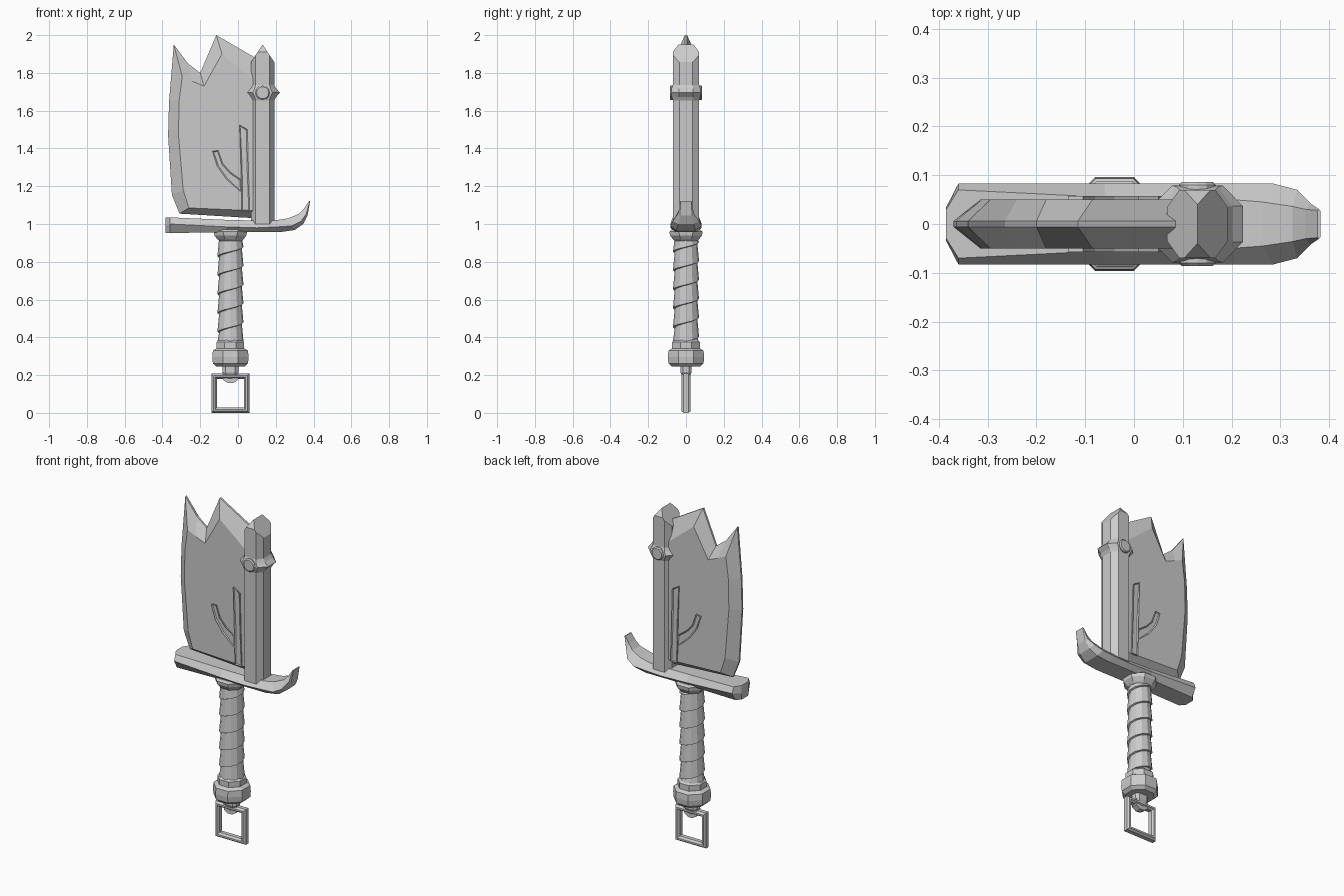
import bpy, bmesh, math
from mathutils import Vector

if "Cube" in bpy.data.objects:
    bpy.data.objects.remove(bpy.data.objects["Cube"])

steel = bpy.data.materials.new("grey_steel")
steel.diffuse_color = (0.6, 0.6, 0.6, 1)
steel.use_nodes = True
steel.node_tree.nodes["Principled BSDF"].inputs["Base Color"].default_value = steel.diffuse_color


def finish(name, bm):
    bmesh.ops.recalc_face_normals(bm, faces=bm.faces)
    me = bpy.data.meshes.new(name)
    bm.to_mesh(me)
    bm.free()
    me.materials.append(steel)
    ob = bpy.data.objects.new(name, me)
    bpy.context.collection.objects.link(ob)
    return ob


def loft(name, rings, cap=True, closed=False):
    """Skin a list of equal-length point rings."""
    bm = bmesh.new()
    vr = [[bm.verts.new(p) for p in r] for r in rings]
    pairs = list(zip(vr, vr[1:])) + ([(vr[-1], vr[0])] if closed else [])
    for a, b in pairs:
        n = len(a)
        for i in range(n):
            bm.faces.new((a[i], a[(i + 1) % n], b[(i + 1) % n], b[i]))
    if cap and not closed:
        bm.faces.new(vr[0])
        bm.faces.new(vr[-1])
    return finish(name, bm)


def lathe(name, cx, profile, n=8):
    """Faceted turned part around a vertical axis; profile of (radius, z)."""
    k = 1 / math.cos(math.pi / n)
    ang = [math.tau * (i + .5) / n for i in range(n)]
    return loft(name, [[(cx + r * k * math.cos(a), r * k * math.sin(a), z) for a in ang]
                       for r, z in profile])


def octagon(cx, hx, hy, fx, fy, z):
    """Chamfered rectangle, flats of half-length fx and fy."""
    q = [(hx, -fy), (hx, fy), (fx, hy), (-fx, hy), (-hx, fy), (-hx, -fy), (-fx, -hy), (fx, -hy)]
    return [(cx + x, y, z) for x, y in q]


# Blade: thin cutting outline and a thick inner panel, bevelled between
outer = [(.10, 1.03), (-.31, 1.055), (-.35, 1.155), (-.37, 1.47), (-.365, 1.65),
         (-.34, 1.95), (-.265, 1.85), (-.20, 1.80), (-.115, 2.0), (.10, 1.875)]
inner = [(.10, 1.07), (-.26, 1.085), (-.29, 1.18), (-.315, 1.47), (-.312, 1.65),
         (-.295, 1.78), (-.24, 1.755), (-.18, 1.73), (-.085, 1.90), (.10, 1.75)]
loft("blade", [[(x, y, z) for x, z in loop] for loop, y in
               ((inner, -.05), (outer, -.006), (outer, .006), (inner, .05))])

# Raised branches on both blade faces, with a sunken centre strip
trunk = [(.02, 1.07), (.062, 1.07), (.055, 1.3), (.05, 1.50), (.008, 1.525), (.015, 1.3)]
branch = [(.016, 1.17), (.016, 1.235), (-.04, 1.275), (-.08, 1.32), (-.105, 1.39),
          (-.135, 1.385), (-.11, 1.305), (-.06, 1.235)]
for label, shape in (("trunk", trunk), ("branch", branch)):
    for side, s in (("front", -1), ("back", 1)):
        bm = bmesh.new()
        face = bm.faces.new([bm.verts.new((x, s * .04, z)) for x, z in shape])
        ext = bmesh.ops.extrude_face_region(bm, geom=[face])["geom"]
        bmesh.ops.translate(bm, vec=(0, s * .017, 0),
                            verts=[v for v in ext if isinstance(v, bmesh.types.BMVert)])
        top = [f for f in ext if isinstance(f, bmesh.types.BMFace)]
        bmesh.ops.recalc_face_normals(bm, faces=bm.faces)
        bmesh.ops.inset_region(bm, faces=top, thickness=.007, depth=0)
        bmesh.ops.translate(bm, vec=(0, -s * .005, 0), verts=top[0].verts)
        finish(f"{label}_{side}", bm)

# Spine: octagonal bar with a roofed top
CX = .13
spine = loft("spine", [octagon(CX, .062, .07, .037, .035, z) for z in (1.0, 2.1)])
bm = bmesh.new()
bm.from_mesh(spine.data)
for co, no in (((CX, 0, 1.95), (1.5, 0, 1)), ((CX, 0, 1.95), (-1.5, 0, 1)),
               ((CX, .04, 1.95), (0, 1.35, 1)), ((CX, -.04, 1.95), (0, -1.35, 1))):
    bmesh.ops.bisect_plane(bm, geom=bm.verts[:] + bm.edges[:] + bm.faces[:], dist=1e-5,
                           plane_co=co, plane_no=Vector(no).normalized(), clear_outer=True)
    bmesh.ops.holes_fill(bm, edges=[e for e in bm.edges if e.is_boundary], sides=0)
bmesh.ops.recalc_face_normals(bm, faces=bm.faces)
bm.to_mesh(spine.data)
bm.free()

# Band around the spine, ridged at mid height, with a round stud on each face
loft("spine_band", [octagon(CX, .062, .07, .037, .035, 1.655),
                    octagon(CX, .072, .076, .042, .037, 1.673),
                    octagon(CX, .093, .079, .052, .037, 1.695),
                    octagon(CX, .072, .076, .042, .037, 1.717),
                    octagon(CX, .062, .07, .037, .035, 1.735)])
loft("band_studs", [[(CX + r * math.cos(math.tau * i / 12), y, 1.695 + r * math.sin(math.tau * i / 12))
                     for i in range(12)]
                    for r, y in ((.032, -.086), (.038, -.08), (.038, .08), (.032, .086))])

# Guard: hexagonal sections swept along x into a hook
# x and z of bottom, middle, top edge; half widths of the same
guard = [((-.385, .952), (-.385, .99), (-.385, 1.035), .03, .035, .03),
         ((-.36, .952), (-.36, 1.0), (-.36, 1.035), .055, .083, .07),
         ((-.06, .957), (-.06, .985), (-.06, 1.022), .055, .083, .055),
         ((.10, .957), (.10, .98), (.10, 1.018), .055, .083, .05),
         ((.22, .957), (.21, .985), (.20, 1.02), .055, .083, .05),
         ((.30, .968), (.285, .99), (.265, 1.03), .05, .083, .045),
         ((.345, 1.0), (.335, 1.015), (.325, 1.055), .04, .07, .036),
         ((.368, 1.045), (.362, 1.055), (.352, 1.085), .032, .042, .03),
         ((.382, 1.122), (.38, 1.122), (.376, 1.122), .028, .03, .028)]
loft("guard", [[(b[0], -wb, b[1]), (m[0], -wm, m[1]), (t[0], -wt, t[1]),
                (t[0], wt, t[1]), (m[0], wm, m[1]), (b[0], wb, b[1])]
               for b, m, t, wb, wm, wt in guard])

# Collar, grip core, pommel
GX = -.04
lathe("collar", GX, [(.06, .91), (.07, .92), (.085, .94), (.088, .96), (.075, .97)])
lathe("grip_core", GX, [(.056, .36), (.056, .93)], 12)
lathe("pommel", GX, [(.075, .245), (.093, .262), (.096, .295), (.093, .33), (.073, .342),
                     (.073, .375), (.06, .388)])

# Grip wrap: overlapping helical strip
N, PITCH, Z0, Z1 = 12, .1, .375, .925
bm = bmesh.new()
strip = []
for k in range(int((Z1 - Z0 + PITCH) / PITCH * N) + 1):
    a = math.tau * k / N
    z = Z0 - PITCH + PITCH * k / N
    row = []
    for r, dz in ((.055, 0), (.069, .004), (.06, PITCH), (.052, PITCH)):
        zz = min(max(z + dz, Z0), Z1)
        row.append(bm.verts.new((GX + r * math.cos(a), r * math.sin(a), zz)))
    strip.append(row)
for p, q in zip(strip, strip[1:]):
    for i in range(4):
        j = (i + 1) % 4
        bm.faces.new((p[i], q[i], q[j], p[j]))
bmesh.ops.dissolve_degenerate(bm, dist=1e-5, edges=bm.edges)
finish("grip_wrap", bm)

# Hanger under the pommel: neck block and a small eye round the ring bar
loft("hanger_neck", [octagon(GX, hx, hy, hx * .6, hy * .5, z) for hx, hy, z in
                     ((.036, .02, .195), (.042, .03, .215), (.042, .03, .255))])
section = [(-.012, -.018), (.012, -.018), (.012, .018), (-.012, .018)]
loft("hanger_eye", [[(GX + (.034 + u) * math.cos(t), v, .196 + (.028 + u) * math.sin(t))
                     for u, v in section]
                    for t in (math.tau * i / 10 for i in range(10))], closed=True)

# Square ring with chamfered bars
bar = [(0, -.012), (0, .012), (.009, .024), (.019, .024),
       (.028, .012), (.028, -.012), (.019, -.024), (.009, -.024)]
loft("square_ring", [[(GX + sx * (.1 - d), y, .104 + sz * (.104 - d)) for d, y in bar]
                     for sx, sz in ((-1, -1), (1, -1), (1, 1), (-1, 1))], closed=True)
